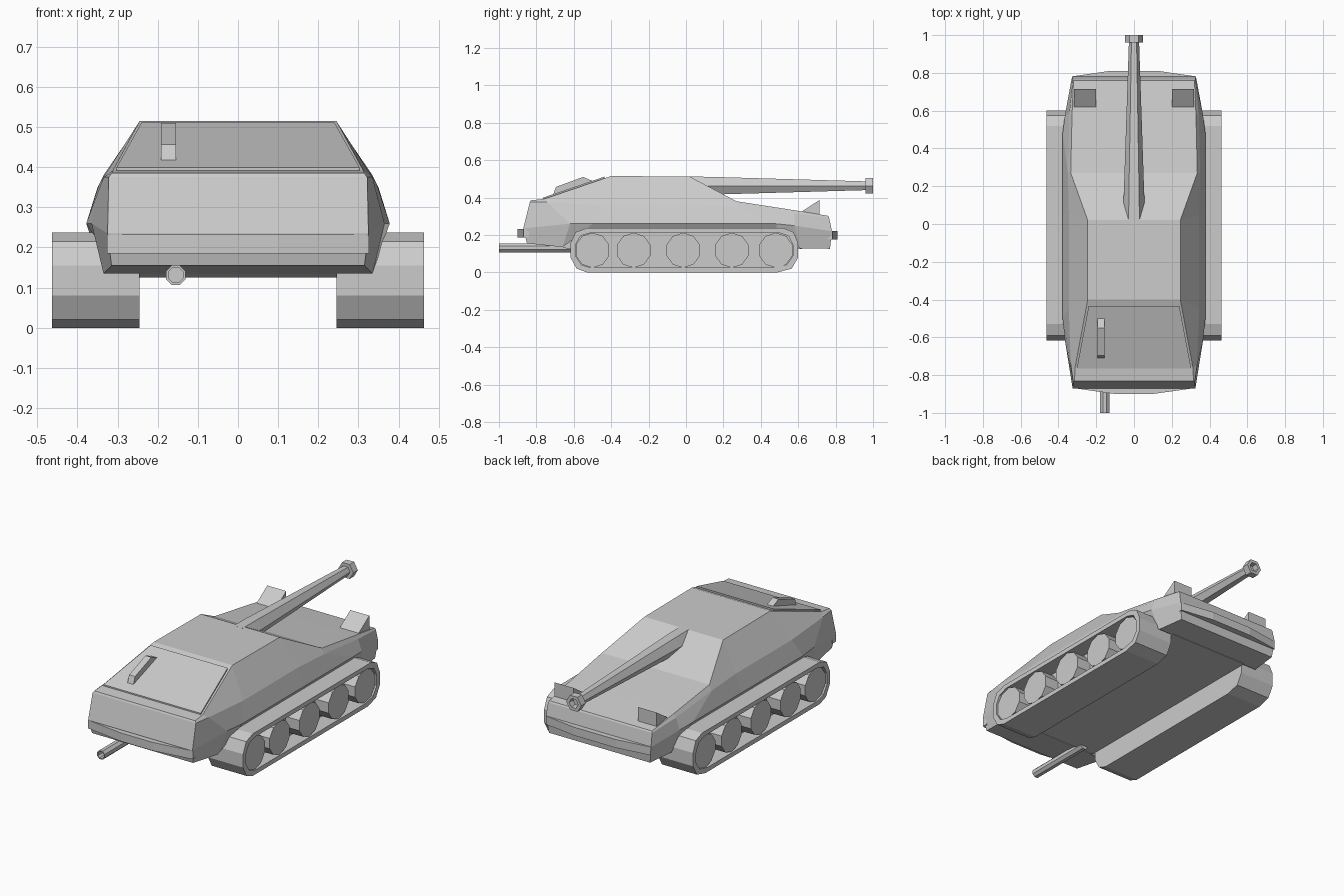
import bpy, bmesh, math
from mathutils import Matrix

if "Cube" in bpy.data.objects:
    bpy.data.objects.remove(bpy.data.objects["Cube"])


def finish(bm, name):
    bmesh.ops.recalc_face_normals(bm, faces=bm.faces[:])
    me = bpy.data.meshes.new(name)
    bm.to_mesh(me)
    bm.free()
    ob = bpy.data.objects.new(name, me)
    bpy.context.collection.objects.link(ob)
    return ob


def prism(name, pts, place, a, b):
    """Extrude a 2D profile from a to b; place(p, q, t) gives the 3D point."""
    bm = bmesh.new()
    ra, rb = [[bm.verts.new(place(p, q, t)) for p, q in pts] for t in (a, b)]
    n = len(pts)
    bm.faces.new(ra)
    bm.faces.new(rb)
    for i in range(n):
        j = (i + 1) % n
        bm.faces.new((ra[i], ra[j], rb[j], rb[i]))
    return finish(bm, name)


def side(p, q, t):
    return (t, p, q)


def plan(p, q, t):
    return (p, q, t)


def lathe_y(name, x, z, profile, n, phase=0):
    """Closed rings of n sides along y, from (y, radius) pairs, capped at both ends."""
    bm = bmesh.new()
    rings = []
    for y, r in profile:
        rings.append([bm.verts.new((x + r * math.cos(phase + math.tau * i / n), y,
                                    z + r * math.sin(phase + math.tau * i / n))) for i in range(n)])
    for a, b in zip(rings, rings[1:]):
        for i in range(n):
            j = (i + 1) % n
            bm.faces.new((a[i], a[j], b[j], b[i]))
    bm.faces.new(rings[0])
    bm.faces.new(rings[-1])
    return finish(bm, name)


# Hull: stations of bottom, waist, shoulder and roof-edge points, mirrored across x
stations = [
    [(.315, -.85, .155), (.325, -.87, .235), (.322, -.835, .375), (.315, -.83, .385)],
    [(.335, -.66, .135), (.365, -.62, .26), (.335, -.74, .375), (.312, -.76, .392)],
    [(.34, -.57, .2), (.378, -.5, .26), (.345, -.45, .36), (.245, -.40, .515)],
    [(.34, .02, .2), (.378, .05, .26), (.345, .05, .36), (.245, .02, .512)],
    [(.34, .50, .2), (.378, .48, .26), (.35, .27, .35), (.335, .27, .38)],
    [(.335, .61, .128), (.365, .58, .25), (.343, .58, .315), (.328, .58, .332)],
    [(.315, .77, .126), (.328, .78, .22), (.324, .765, .293), (.32, .76, .302)],
]
bm = bmesh.new()
loops = []
for s in stations:
    right = [bm.verts.new(p) for p in s]
    left = [bm.verts.new((-x, y, z)) for x, y, z in reversed(s)]
    loops.append(right + left)
for a, b in zip(loops, loops[1:]):
    for i in range(8):
        j = (i + 1) % 8
        bm.faces.new((a[i], a[j], b[j], b[i]))
for l in (loops[0], loops[-1]):
    for i in range(3):
        bm.faces.new((l[i], l[i + 1], l[6 - i], l[7 - i]))
finish(bm, "hull")

# Belly between the tracks
prism("belly", [(-.66, .135), (-.63, .125), (.62, .125), (.62, .25), (-.66, .25)], side, -.247, .247)

# Bowed bumpers at both ends
prism("front_bumper", [(-.326, -.84), (-.326, -.868), (-.1, -.9), (.1, -.9), (.326, -.868), (.326, -.84)],
      plan, .185, .232)
prism("rear_bumper", [(-.325, .76), (-.325, .782), (-.13, .81), (.13, .81), (.325, .782), (.325, .76)],
      plan, .175, .222)

# Sloping front panel, slightly raised, with its handle
bm = bmesh.new()
low, high = [[bm.verts.new((x, y, z + lift)) for x, y, z in
              ((-.303, -.765, .387), (.303, -.765, .387), (.24, -.435, .5), (-.24, -.435, .5))]
             for lift in (-.01, .012)]
bm.faces.new(low)
bm.faces.new(high)
for i in range(4):
    j = (i + 1) % 4
    bm.faces.new((low[i], low[j], high[j], high[i]))
finish(bm, "front_panel")
prism("panel_handle", [(-.712, .412), (-.695, .457), (-.55, .51), (-.498, .488), (-.52, .47)],
      side, -.192, -.155)

# Tracks: bevelled band with recessed sides and five ten-sided wheels
outer = [(-.53, 0), (.49, 0), (.565, .02), (.6, .08), (.6, .155), (.575, .215), (.52, .237),
         (-.53, .237), (-.59, .215), (-.618, .155), (-.618, .08), (-.585, .02)]
inner = [(y * .955 - .001, .118 + (z - .118) * .79) for y, z in outer]
for name, s in (("left", -1), ("right", 1)):
    bm = bmesh.new()
    rings = [[bm.verts.new((s * x, y, z)) for y, z in pts]
             for x, pts in ((.246, outer), (.464, outer), (.464, inner), (.37, inner))]
    for a, b in zip(rings, rings[1:]):
        for i in range(12):
            j = (i + 1) % 12
            bm.faces.new((a[i], a[j], b[j], b[i]))
    bm.faces.new(rings[0])
    bm.faces.new(rings[-1])
    finish(bm, name + "_track")
    for k, y in enumerate((-.5, -.28, -.015, .245, .48)):
        r = .094
        pts = [(y + r * math.cos(math.tau * (i + .5) / 10), .118 + r * math.sin(math.tau * (i + .5) / 10))
               for i in range(10)]
        prism(f"{name}_wheel_{k + 1}", pts, side, s * .365, s * .456)
    # Rear wedge fin
    prism(name + "_fin", [(.605, .315), (.715, .388), (.715, .295)], side, s * .2, s * .318)

# Six-sided tapered barrel with a hollow muzzle
lathe_y("gun_barrel", 0, .463, [(.0, .057), (.13, .055), (.965, .027)], 6)
lathe_y("gun_muzzle", 0, .463, [(.96, .02), (.96, .047), (1.0, .047), (1.0, .028), (.97, .024)], 6)

# Eight-sided hollow pipe below the front
lathe_y("front_pipe", -.155, .131, [(-.6, .026), (-1.0, .026), (-1.0, .02), (-.95, .02)], 8, math.pi / 8)
